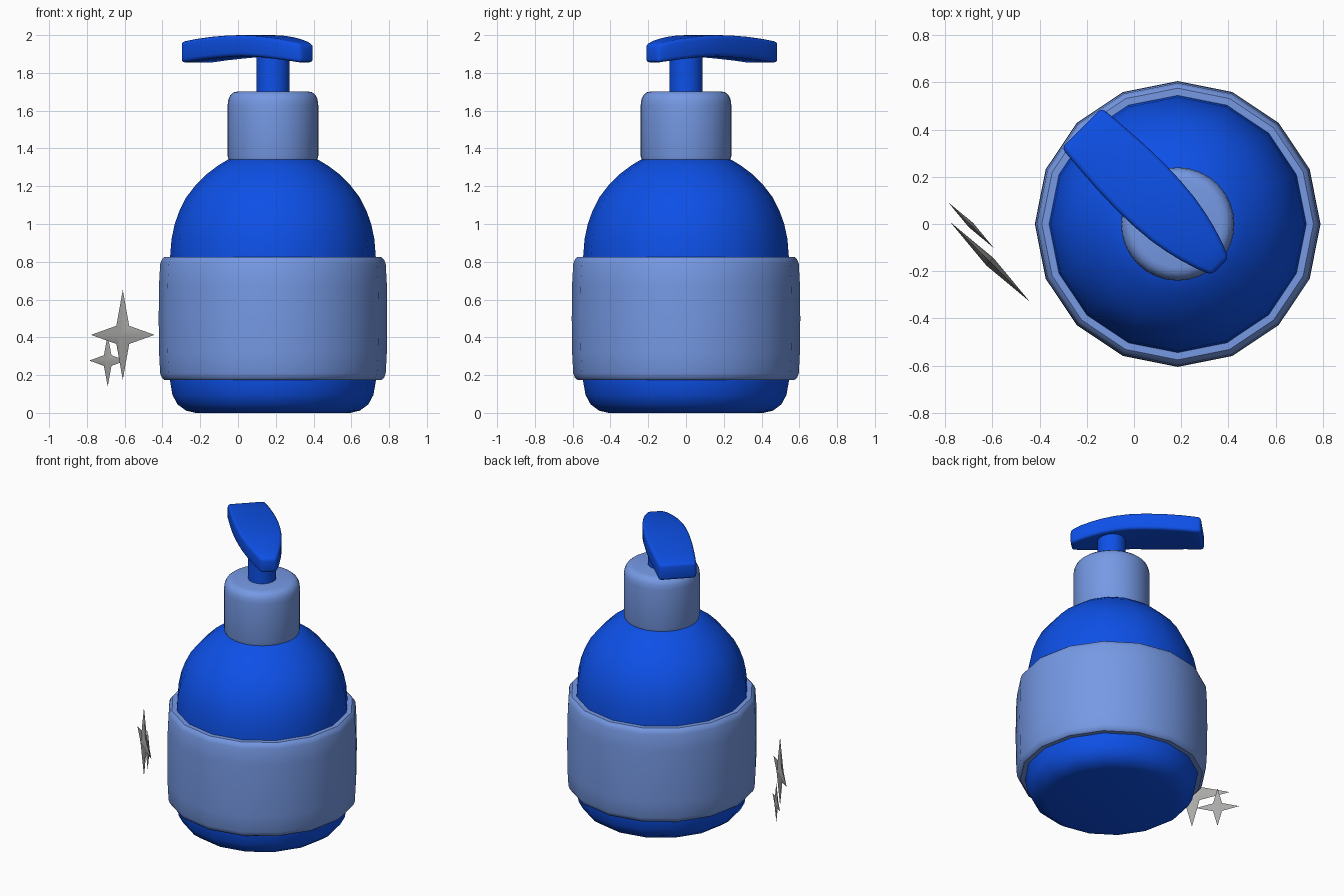
import bpy, bmesh, math
from mathutils import Vector

if "Cube" in bpy.data.objects:
    bpy.data.objects.remove(bpy.data.objects["Cube"])

CX = 0.185  # bottle axis


def material(name, rgb):
    m = bpy.data.materials.new(name)
    m.diffuse_color = (*rgb, 1)
    m.use_nodes = True
    m.node_tree.nodes["Principled BSDF"].inputs["Base Color"].default_value = m.diffuse_color
    return m


BLUE = material("deep blue", (0.004, 0.08, 0.80))
PALE = material("pale blue", (0.18, 0.32, 0.78))
GREY = material("silver grey", (0.40, 0.40, 0.39))


def finish(bm, name, mat, angle=35, bevel=0):
    bmesh.ops.recalc_face_normals(bm, faces=bm.faces)
    me = bpy.data.meshes.new(name)
    bm.to_mesh(me)
    bm.free()
    ob = bpy.data.objects.new(name, me)
    bpy.context.collection.objects.link(ob)
    me.materials.append(mat)
    bpy.ops.object.select_all(action='DESELECT')
    bpy.context.view_layer.objects.active = ob
    ob.select_set(True)
    if bevel:
        b = ob.modifiers.new("bevel", 'BEVEL')
        b.width, b.segments = bevel, 3
        b.limit_method, b.angle_limit = 'ANGLE', math.radians(40)
        bpy.ops.object.modifier_apply(modifier="bevel")
    if angle:
        bpy.ops.object.shade_smooth_by_angle(angle=math.radians(angle))
    return ob


def loft(bm, rings):
    """Skin a list of point rings and cap both ends."""
    vs = [[bm.verts.new(p) for p in r] for r in rings]
    n = len(vs[0])
    for a, b in zip(vs, vs[1:]):
        for i in range(n):
            j = (i + 1) % n
            bm.faces.new((a[i], a[j], b[j], b[i]))
    bm.faces.new(vs[0])
    bm.faces.new(vs[-1])


def lathe(name, profile, sides, mat):
    bm = bmesh.new()
    ang = [2 * math.pi * i / sides for i in range(sides)]
    loft(bm, [[(CX + r * math.cos(a), r * math.sin(a), z) for a in ang]
              for r, z in profile])
    return finish(bm, name, mat)


# bottle body: rounded foot, straight wall, dome
lathe("bottle_body",
      [(0.41, 0), (0.46, 0.012), (0.505, 0.045), (0.532, 0.095), (0.545, 0.17),
       (0.545, 0.82), (0.537, 0.92), (0.52, 1.0), (0.495, 1.07), (0.46, 1.14),
       (0.41, 1.205), (0.35, 1.265), (0.29, 1.31), (0.24, 1.34), (0.2, 1.35)],
      16, BLUE)

# label band around the body
lathe("label_band",
      [(0.535, 0.175), (0.575, 0.175), (0.588, 0.185), (0.597, 0.21), (0.603, 0.32),
       (0.605, 0.5), (0.603, 0.68), (0.597, 0.79), (0.588, 0.812), (0.575, 0.825),
       (0.535, 0.825)], 16, PALE)

# collar with rounded shoulder
lathe("collar",
      [(0.2, 1.335), (0.234, 1.337), (0.24, 1.36), (0.24, 1.63), (0.236, 1.66),
       (0.226, 1.682), (0.208, 1.697), (0.185, 1.702)], 32, PALE)

# pump stem
lathe("pump_stem", [(0.088, 1.69), (0.088, 1.92)], 32, BLUE)

# pump head: tapered arched bar pointing to the back left
U = Vector((-1, 1, 0)).normalized()
W = Vector((1, 1, 0)).normalized()
# distance along, half width, bottom, top
stations = [(-0.255, 0.05, 1.853, 1.952), (-0.19, 0.077, 1.863, 1.969),
            (-0.12, 0.099, 1.872, 1.981), (-0.05, 0.116, 1.880, 1.990),
            (0.03, 0.130, 1.886, 1.997), (0.12, 0.138, 1.888, 2.0),
            (0.22, 0.141, 1.884, 1.998), (0.34, 0.138, 1.876, 1.991),
            (0.46, 0.130, 1.866, 1.980), (0.575, 0.120, 1.853, 1.965)]
bm = bmesh.new()
rings = []
for u, w, lo, hi in stations:
    c = Vector((CX, 0, 0)) + U * u
    rings.append([c + W * s * w + Vector((0, 0, z))
                  for s, z in ((-1, lo), (1, lo), (1, hi), (-1, hi))])
loft(bm, rings)
finish(bm, "pump_head", BLUE, bevel=0.02)


# four-pointed sparkles, thin with a raised centre on both sides
def sparkle(name, centre, size, inner, thick):
    c = Vector(centre)
    bm = bmesh.new()
    rim = []
    for i in range(8):
        r = inner if i % 2 else size
        a = i * math.pi / 4
        rim.append(bm.verts.new(c + U * r * math.cos(a) + Vector((0, 0, r * math.sin(a)))))
    for s in (-1, 1):
        peak = bm.verts.new(c + W * s * thick)
        for i in range(8):
            bm.faces.new((rim[i], rim[(i + 1) % 8], peak))
    finish(bm, name, GREY, angle=45)


sparkle("large_sparkle", (-0.61, -0.16, 0.413), 0.238, 0.068, 0.022)
sparkle("small_sparkle", (-0.69, -0.005, 0.277), 0.137, 0.040, 0.013)
